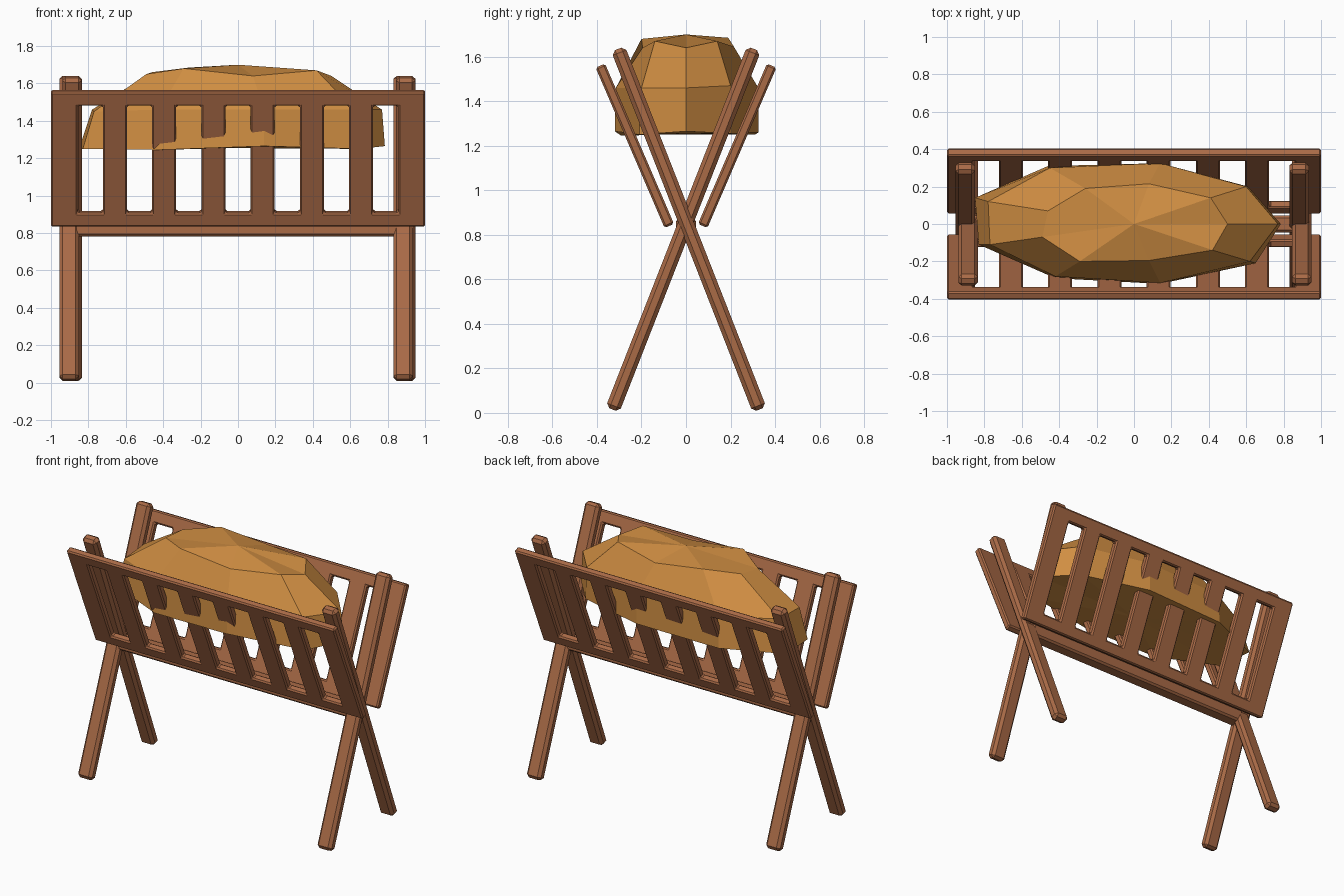
import bpy, bmesh, math
from mathutils import Vector, Matrix

if "Cube" in bpy.data.objects:
    bpy.data.objects.remove(bpy.data.objects["Cube"])


def material(name, rgb):
    m = bpy.data.materials.new(name)
    m.diffuse_color = (*rgb, 1)
    m.use_nodes = True
    m.node_tree.nodes["Principled BSDF"].inputs["Base Color"].default_value = m.diffuse_color
    return m


WOOD = material("brown wood", (0.40, 0.145, 0.062))
HAY = material("golden hay", (0.63, 0.27, 0.055))


def make(name, bm, mat, bevel=0):
    bmesh.ops.recalc_face_normals(bm, faces=bm.faces)
    me = bpy.data.meshes.new(name)
    bm.to_mesh(me)
    bm.free()
    me.materials.append(mat)
    ob = bpy.data.objects.new(name, me)
    bpy.context.collection.objects.link(ob)
    if bevel:
        b = ob.modifiers.new("bevel", 'BEVEL')
        b.width, b.segments, b.limit_method = bevel, 1, 'ANGLE'
    return ob


def box(name, size, matrix, bevel):
    bm = bmesh.new()
    bmesh.ops.create_cube(bm, size=1)
    bmesh.ops.scale(bm, vec=size, verts=bm.verts)
    bm.transform(matrix)
    return make(name, bm, WOOD, bevel)


def lean(x, y0, z0, y1, z1):
    """Frame at the lower point, local z running to the upper point."""
    a = math.atan2(y1 - y0, z1 - z0)
    return Matrix.Translation((x, y0, z0)) @ Matrix.Rotation(-a, 4, 'X')


# crossed legs at both ends
LEG = math.hypot(0.635, 1.62)
for side, xs in ((1, (-0.903, 0.883)), (-1, (-0.887, 0.897))):
    for x in xs:
        m = lean(x, -0.33 * side, 0.015, 0.305 * side, 1.635)
        box("crossed_leg", (0.105, 0.066, LEG),
            m @ Matrix.Translation((0, 0, LEG / 2)), 0.018)

# beam joining the crossings
box("centre_beam", (1.75, 0.09, 0.09), Matrix.Translation((0, 0, 0.827)), 0.012)

# slatted side panels: a grid with seven openings, then thickened
xs = [-1.0]
for i in range(7):
    c = (i - 3) * 0.2633
    xs += [c - 0.067, c + 0.067]
xs.append(1.0)
H = math.hypot(0.31, 0.72)
hs = [0, 0.08, H - 0.08, H]
for side, name in ((-1, "front_rack_panel"), (1, "back_rack_panel")):
    bm = bmesh.new()
    grid = [[bm.verts.new((x, 0, h)) for h in hs] for x in xs]
    for i in range(len(xs) - 1):
        for j in range(3):
            if not (j == 1 and i % 2 == 1):
                bm.faces.new((grid[i][j], grid[i + 1][j],
                              grid[i + 1][j + 1], grid[i][j + 1]))
    faces = bm.faces[:]
    ext = bmesh.ops.extrude_face_region(bm, geom=faces, use_keep_orig=True)
    top = [v for v in ext["geom"] if isinstance(v, bmesh.types.BMVert)]
    bmesh.ops.translate(bm, vec=(0, 0.046, 0), verts=top)
    bmesh.ops.translate(bm, vec=(0, -0.023, 0), verts=bm.verts)
    bm.transform(lean(0, 0.075 * side, 0.84, 0.385 * side, 1.56))
    make(name, bm, WOOD, 0.009)

# hay heap: nine-sided rings, flat underneath
rings = [
    [(0.50, 0, 1.64), (0.41, 0.14, 1.67), (0.08, 0.215, 1.645), (-0.26, 0.19, 1.685),
     (-0.46, 0.07, 1.66), (-0.49, -0.07, 1.65), (-0.29, -0.20, 1.68),
     (0.08, -0.195, 1.64), (0.42, -0.14, 1.67)],
    [(0.77, 0, 1.46), (0.60, 0.20, 1.47), (0.14, 0.325, 1.46), (-0.45, 0.30, 1.46),
     (-0.78, 0.12, 1.46), (-0.77, -0.11, 1.45), (-0.42, -0.28, 1.46),
     (0.14, -0.315, 1.46), (0.62, -0.20, 1.46)],
    [(0.785, 0, 1.265), (0.61, 0.20, 1.255), (0.14, 0.325, 1.26), (-0.46, 0.31, 1.25),
     (-0.85, 0.14, 1.25), (-0.83, -0.11, 1.25), (-0.42, -0.29, 1.245),
     (0.14, -0.32, 1.265), (0.65, -0.21, 1.25)],
]
bm = bmesh.new()
vs = [[bm.verts.new(p) for p in r] for r in rings]
peak = bm.verts.new((0, 0, 1.70))
base = bm.verts.new((0, 0, 1.255))
for k in range(9):
    n = (k + 1) % 9
    bm.faces.new((peak, vs[0][k], vs[0][n]))
    for a, b in zip(vs, vs[1:]):
        bm.faces.new((a[k], b[k], b[n], a[n]))
    bm.faces.new((base, vs[2][n], vs[2][k]))
make("hay_heap", bm, HAY)
